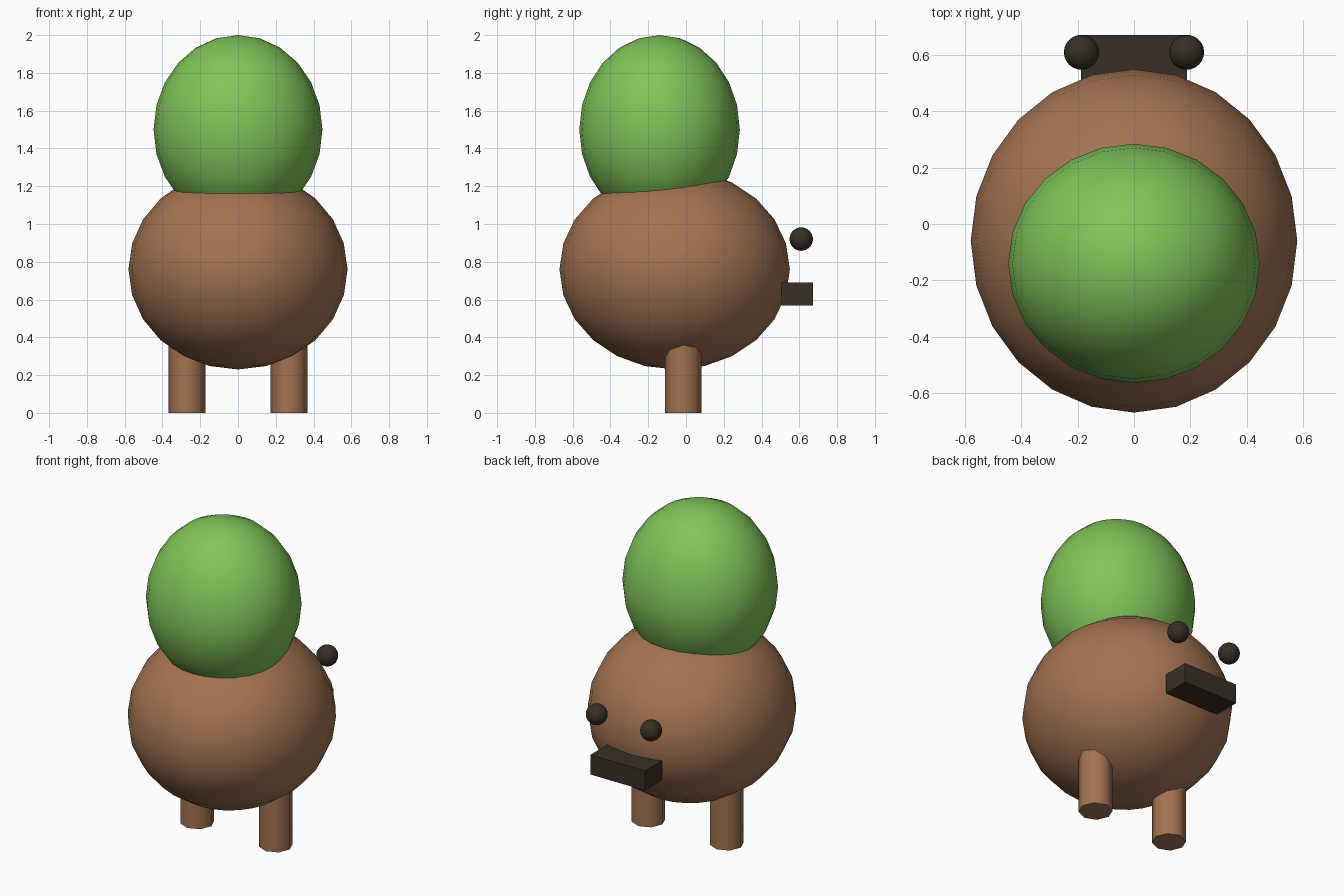
import bpy
import math

cube = bpy.data.objects.get("Cube")
if cube:
    bpy.data.objects.remove(cube, do_unlink=True)


def material(name, rgb):
    mat = bpy.data.materials.new(name)
    mat.use_nodes = True
    mat.diffuse_color = (*rgb, 1)
    mat.node_tree.nodes["Principled BSDF"].inputs["Base Color"].default_value = (*rgb, 1)
    return mat


def finish(name, mat, scale=(1, 1, 1), smooth=None):
    obj = bpy.context.object
    obj.name = name
    obj.scale = scale
    bpy.ops.object.transform_apply(location=False, rotation=False, scale=True)
    obj.data.materials.append(mat)
    if smooth:
        bpy.ops.object.shade_smooth_by_angle(angle=math.radians(smooth))
    return obj


def ellipsoid(name, centre, radii, mat):
    bpy.ops.mesh.primitive_uv_sphere_add(segments=24, ring_count=12, radius=1, location=centre)
    return finish(name, mat, radii, smooth=60)


brown = material("warm brown", (0.361, 0.171, 0.084))
green = material("leaf green", (0.215, 0.552, 0.100))
dark = material("dark brown", (0.039, 0.030, 0.019))

# Round body and the tall rounded cap sunk into it
ellipsoid("body", (0, -0.06, 0.76), (0.58, 0.61, 0.53), brown)
ellipsoid("cap", (0, -0.14, 1.5), (0.447, 0.425, 0.5), green)

# Legs and eyes, one on each side
for side, sign in (("left", 1), ("right", -1)):
    bpy.ops.mesh.primitive_cylinder_add(vertices=8, radius=0.097, depth=0.42,
                                        location=(sign * 0.27, -0.015, 0.21))
    finish(side + "_leg", brown, smooth=60)
    ellipsoid(side + "_eye", (sign * 0.187, 0.61, 0.92), (0.062,) * 3, dark)

# Flat block mouth
bpy.ops.mesh.primitive_cube_add(size=1, location=(0, 0.588, 0.63))
finish("mouth", dark, (0.375, 0.167, 0.122))
